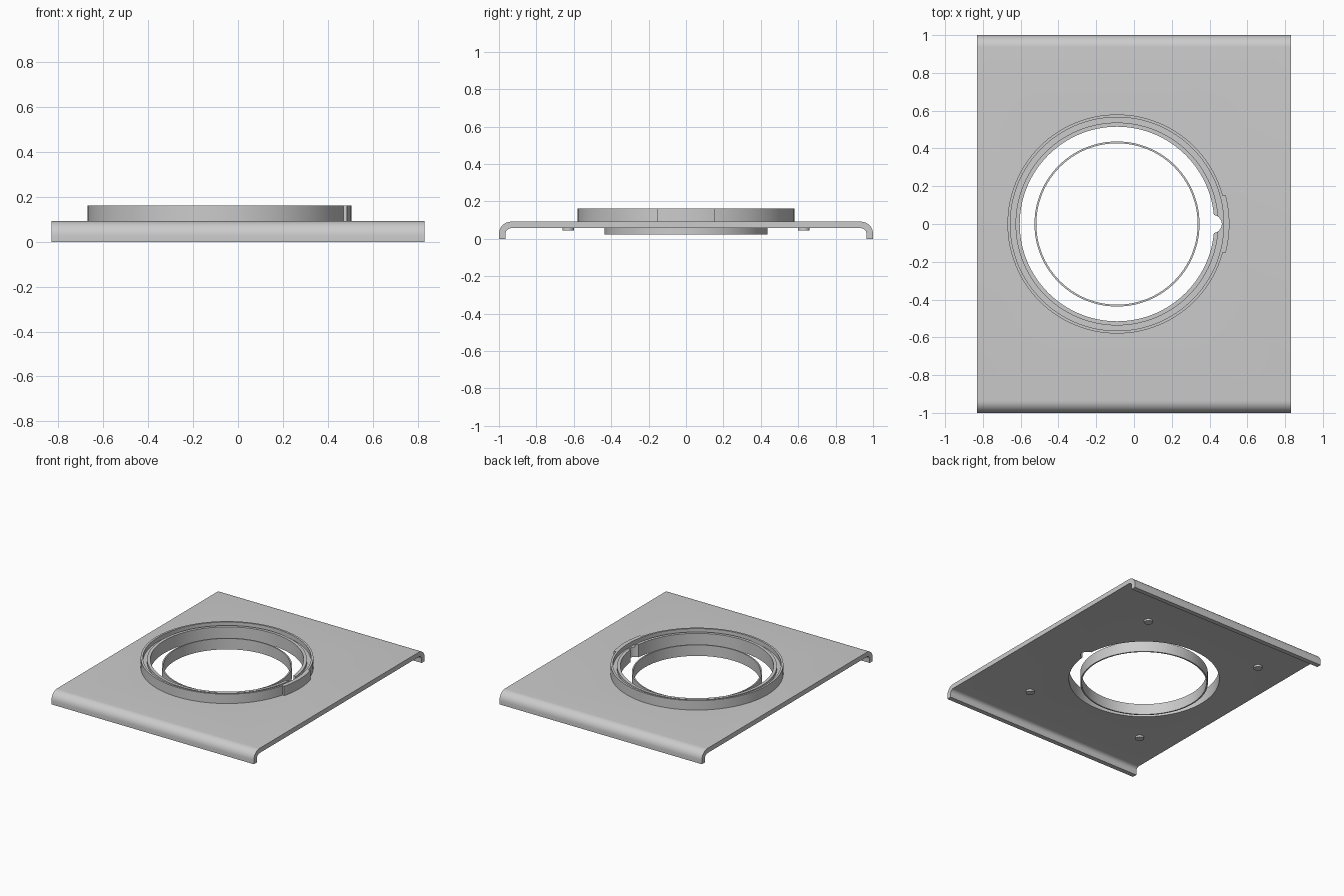
import bpy, bmesh
from math import sin, cos, pi, radians, asin

if "Cube" in bpy.data.objects:
    bpy.data.objects.remove(bpy.data.objects["Cube"])

CX = -0.09          # centre of the round opening
TOP, UNDER = 0.092, 0.057


def finish(name, bm):
    bmesh.ops.recalc_face_normals(bm, faces=bm.faces)
    me = bpy.data.meshes.new(name)
    bm.to_mesh(me)
    bm.free()
    ob = bpy.data.objects.new(name, me)
    bpy.context.collection.objects.link(ob)
    return ob


def lathe(name, profile, centre=(CX, 0), start=0.0, sweep=2 * pi, steps=128):
    """Sweep a closed (radius, z) outline about a vertical axis."""
    bm = bmesh.new()
    full = sweep > 6.28
    count = steps if full else steps + 1
    rows = []
    for i in range(count):
        a = start + sweep * i / steps
        rows.append([bm.verts.new((centre[0] + r * cos(a), centre[1] + r * sin(a), z))
                     for r, z in profile])
    n = len(profile)
    for i in range(steps):
        p, q = rows[i], rows[(i + 1) % count]
        for j in range(n):
            k = (j + 1) % n
            bm.faces.new((p[j], p[k], q[k], q[j]))
    if not full:
        bm.faces.new(rows[0])
        bm.faces.new(rows[-1])
    return finish(name, bm)


def cylinder(name, x, y, z0, z1, r, seg=32):
    bm = bmesh.new()
    bmesh.ops.create_cone(bm, cap_ends=True, segments=seg, radius1=r, radius2=r, depth=z1 - z0)
    bmesh.ops.translate(bm, verts=bm.verts, vec=(x, y, (z0 + z1) / 2))
    return finish(name, bm)


def cut(ob, cutter):
    m = ob.modifiers.new("cut", 'BOOLEAN')
    m.operation, m.solver, m.object = 'DIFFERENCE', 'EXACT', cutter
    cutter.hide_render = True
    bpy.context.view_layer.objects.active = ob
    bpy.ops.object.modifier_apply(modifier=m.name)


# plate: folded cross-section in y-z, extruded along x
R, T = 0.065, TOP - UNDER
half = [(1 - R + R * sin(a), TOP - R + R * cos(a)) for a in [pi / 2 * i / 10 for i in range(11)]]
half += [(1, 0), (1 - T, 0)]
half += [(1 - R + (R - T) * cos(a), TOP - R + (R - T) * sin(a)) for a in [pi / 2 * i / 8 for i in range(9)]]
outline = half + [(-y, z) for y, z in reversed(half)]
bm = bmesh.new()
face = bm.faces.new([bm.verts.new((-0.83, y, z)) for y, z in outline])
ext = bmesh.ops.extrude_face_region(bm, geom=[face])
bmesh.ops.translate(bm, vec=(1.66, 0, 0),
                    verts=[v for v in ext["geom"] if isinstance(v, bmesh.types.BMVert)])
plate = finish("folded_plate", bm)

# collar standing on the plate, with a groove in its rim
collar = lathe("grooved_collar", [(0.515, UNDER), (0.515, 0.15), (0.537, 0.15), (0.537, 0.13),
                                  (0.565, 0.13), (0.565, 0.162), (0.58, 0.162), (0.58, UNDER)])

# opening in the plate and key notch through both
hole = cylinder("opening_cutter", CX, 0, -0.1, 0.3, 0.53, 128)
notch = cylinder("notch_cutter", 0.417, 0, -0.1, 0.3, 0.048)
cut(plate, hole)
cut(plate, notch)
cut(collar, notch)
for c in (hole, notch):
    bpy.data.objects.remove(c)

# thickened pad outside the collar behind the notch
ang = asin(0.154 / 0.595)
pad = lathe("collar_pad", [(0.57, 0.08), (0.57, 0.162), (0.595, 0.162), (0.595, 0.08)],
            start=-ang, sweep=2 * ang, steps=16)

# thin free inner ring
inner = lathe("inner_ring", [(0.427, 0.024), (0.427, 0.105), (0.437, 0.105), (0.437, 0.024)])

# four small bosses under the plate
bosses = [cylinder("underside_boss", CX + sx * 0.49, sy * 0.63, 0.044, UNDER + 0.01, 0.03)
          for sx in (-1, 1) for sy in (-1, 1)]

bpy.ops.object.select_all(action='DESELECT')
for ob in [plate, collar, pad, inner] + bosses:
    ob.select_set(True)
bpy.context.view_layer.objects.active = plate
bpy.ops.object.shade_smooth_by_angle(angle=radians(30))
